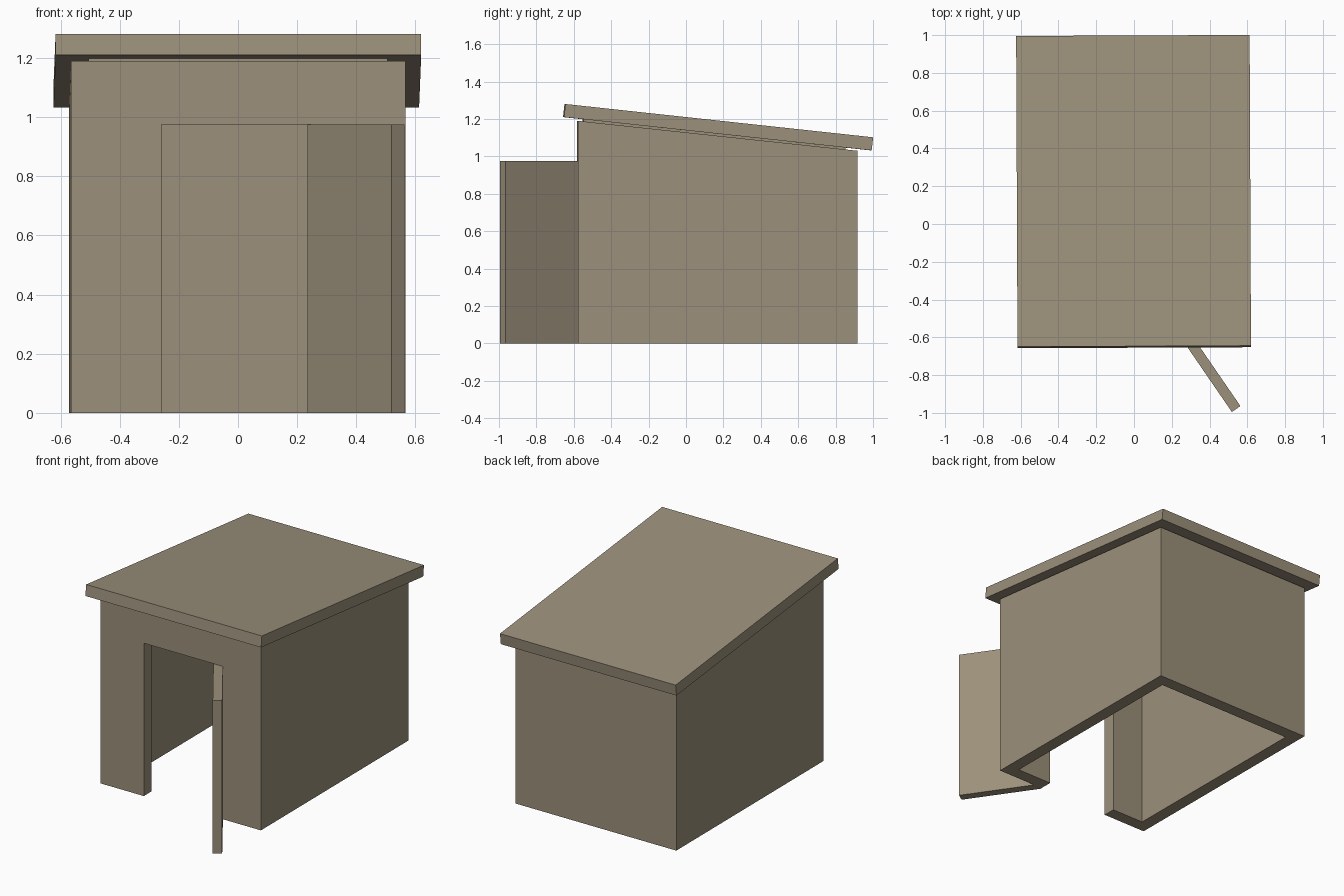
import bpy, bmesh, math
from mathutils import Matrix, Vector

if "Cube" in bpy.data.objects:
    bpy.data.objects.remove(bpy.data.objects["Cube"])

wood = bpy.data.materials.new("weathered_wood")
wood.diffuse_color = (0.33, 0.28, 0.198, 1)
wood.use_nodes = True
wood.node_tree.nodes["Principled BSDF"].inputs["Base Color"].default_value = wood.diffuse_color

# the whole shed is turned very slightly about its front wall
PIVOT = Vector((0, -0.58, 0))
TURN = (Matrix.Translation(PIVOT) @ Matrix.Rotation(math.radians(0.25), 4, 'Z')
        @ Matrix.Translation(-PIVOT))


def prism(name, points, step, turn=True):
    """Extrude a flat polygon along the step vector."""
    bm = bmesh.new()
    face = bm.faces.new([bm.verts.new(p) for p in points])
    out = bmesh.ops.extrude_face_region(bm, geom=[face])
    moved = [v for v in out["geom"] if isinstance(v, bmesh.types.BMVert)]
    bmesh.ops.translate(bm, verts=moved, vec=step)
    bmesh.ops.recalc_face_normals(bm, faces=bm.faces[:])
    if turn:
        bm.transform(TURN)
    mesh = bpy.data.meshes.new(name)
    bm.to_mesh(mesh)
    bm.free()
    mesh.materials.append(wood)
    ob = bpy.data.objects.new(name, mesh)
    bpy.context.collection.objects.link(ob)
    return ob


def side_profile(name, yz, x0, x1):
    return prism(name, [(x0, y, z) for y, z in yz], (x1 - x0, 0, 0))


def cut(target, cutter):
    cutter.hide_render = True
    cutter.hide_set(True)
    mod = target.modifiers.new(cutter.name, 'BOOLEAN')
    mod.operation = 'DIFFERENCE'
    mod.solver = 'EXACT'
    mod.object = cutter


# walls: sloped-top box, hollow, open below, with a doorway in front
walls = side_profile("walls", [(-0.58, 0), (0.915, 0), (0.915, 1.03), (-0.58, 1.19)],
                     -0.564, 0.566)
t = 0.08
cut(walls, side_profile("room_cutter", [(-0.58 + t, -0.2), (0.915 - t, -0.2),
                                        (0.915 - t, 1.5), (-0.58 + t, 1.5)],
                        -0.564 + t, 0.566 - t))
cut(walls, side_profile("doorway_cutter", [(-0.7, -0.2), (-0.4, -0.2),
                                           (-0.4, 0.975), (-0.7, 0.975)],
                        -0.258, 0.24))

# thin plate between the wall tops and the roof
slope = -0.16 / 1.495


def wall_top(y):
    return 1.19 + slope * (y + 0.58)


side_profile("ceiling_plate", [(-0.55, wall_top(-0.55)), (0.85, wall_top(0.85)),
                               (0.85, wall_top(0.85) + 0.012),
                               (-0.55, wall_top(-0.55) + 0.012)], -0.505, 0.505)

# roof slab, tilted down to the back
side_profile("roof", [(-0.655, 1.21), (0.99, 1.032), (0.998, 1.102), (-0.647, 1.28)],
             -0.617, 0.619)

# door, swung open on the right of the doorway
a = math.radians(-55.5)
along = Vector((math.cos(a), math.sin(a), 0))
across = Vector((-along.y, along.x, 0)) * 0.055
hinge = Vector((0.235, -0.583, 0))
end = hinge + along * 0.5
prism("door", [hinge, end, end + across, hinge + across], (0, 0, 0.975), turn=False)
